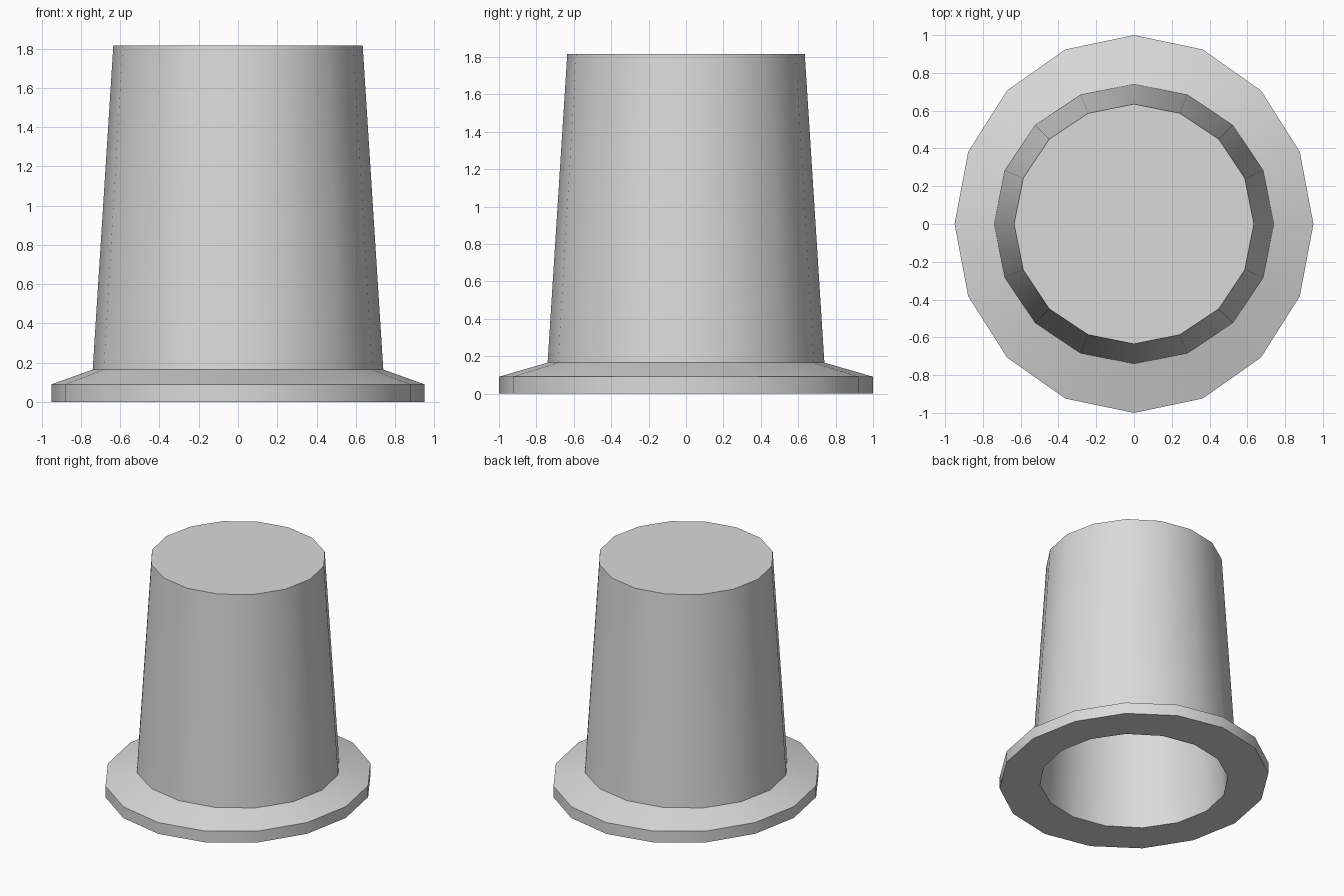
import bpy, bmesh, math

SIDES = 16

cube = bpy.data.objects.get("Cube")
if cube:
    bpy.data.objects.remove(cube, do_unlink=True)

grey = bpy.data.materials.new("light grey")
grey.use_nodes = True
colour = (0.7, 0.7, 0.7, 1)
grey.diffuse_color = colour
grey.node_tree.nodes["Principled BSDF"].inputs["Base Color"].default_value = colour


def add_ring(bm, rx, ry, z):
    angles = [2 * math.pi * i / SIDES for i in range(SIDES)]
    return [bm.verts.new((rx * math.cos(a), ry * math.sin(a), z)) for a in angles]


def loft(name, profile):
    """Bridge a run of rings and close both ends with flat caps."""
    bm = bmesh.new()
    rings = [add_ring(bm, *p) for p in profile]
    for low, high in zip(rings, rings[1:]):
        for i in range(SIDES):
            j = (i + 1) % SIDES
            bm.faces.new((low[i], low[j], high[j], high[i]))
    bm.faces.new(rings[0])
    bm.faces.new(rings[-1])
    bmesh.ops.recalc_face_normals(bm, faces=bm.faces)
    mesh = bpy.data.meshes.new(name)
    bm.to_mesh(mesh)
    bm.free()
    mesh.materials.append(grey)
    obj = bpy.data.objects.new(name, mesh)
    bpy.context.collection.objects.link(obj)
    bpy.ops.object.select_all(action="DESELECT")
    obj.select_set(True)
    bpy.context.view_layer.objects.active = obj
    bpy.ops.object.shade_smooth_by_angle(angle=math.radians(30))
    return obj


# Hollow tapered cap with a sloping flange, from the inner ceiling
# down the bore, across the underside, over the flange and up to the top
loft("flanged_cap", [
    (0.58, 0.58, 1.75),    # inner ceiling
    (0.68, 0.68, 0),       # bore mouth
    (0.95, 1.0, 0),        # flange underside
    (0.95, 1.0, 0.09),     # flange rim
    (0.74, 0.74, 0.165),   # foot of the wall
    (0.635, 0.635, 1.815), # top
])
